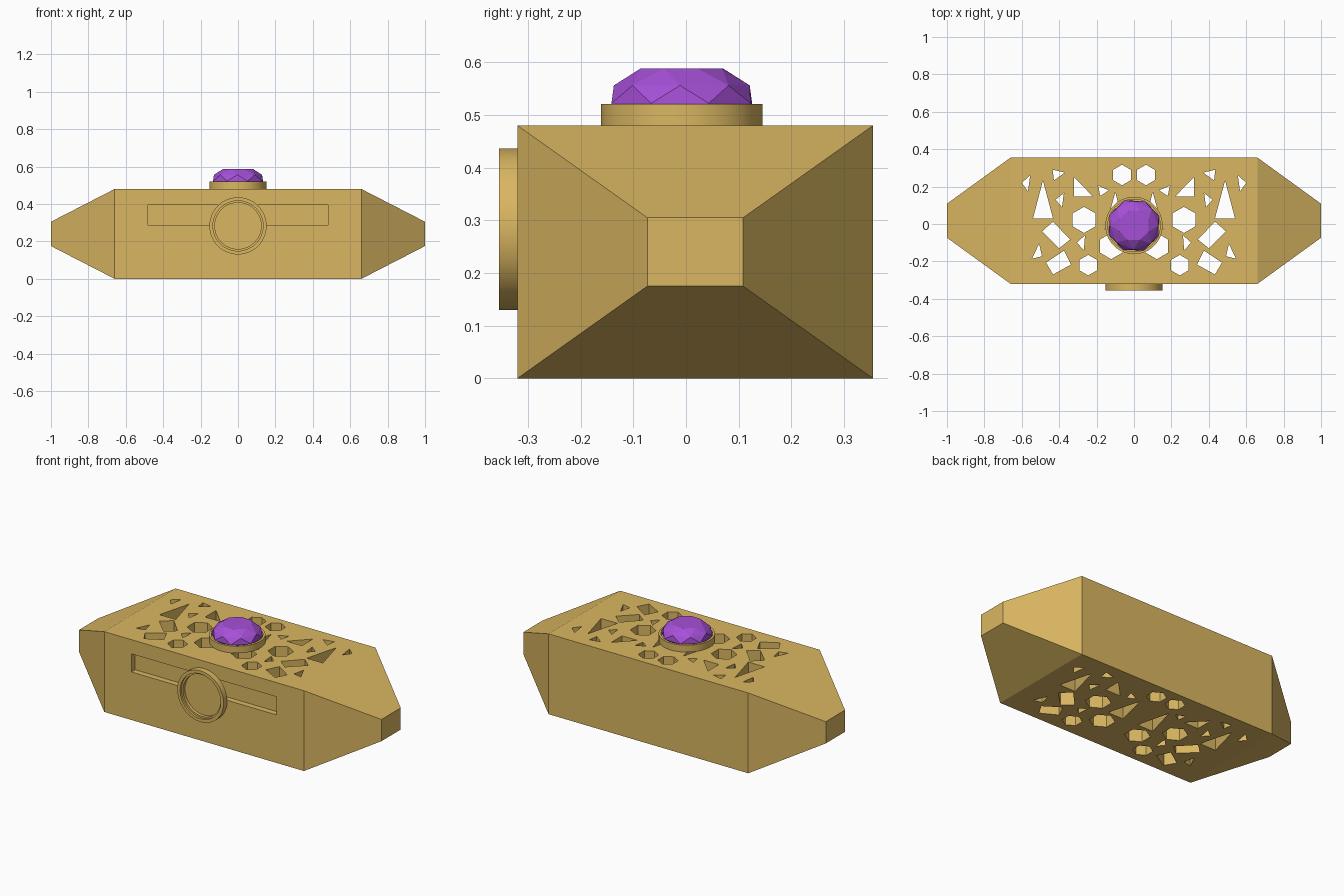
import bpy, bmesh, math
from mathutils import Matrix, Vector

if "Cube" in bpy.data.objects:
    bpy.data.objects.remove(bpy.data.objects["Cube"])


def material(name, rgb):
    m = bpy.data.materials.new(name)
    m.diffuse_color = (*rgb, 1)
    m.use_nodes = True
    m.node_tree.nodes["Principled BSDF"].inputs["Base Color"].default_value = m.diffuse_color
    return m


GOLD = material("old_gold", (0.70, 0.47, 0.12))
PURPLE = material("gem_purple", (0.38, 0.08, 0.68))


def finish(name, bm, mat, smooth=False):
    bmesh.ops.recalc_face_normals(bm, faces=bm.faces[:])
    mesh = bpy.data.meshes.new(name)
    bm.to_mesh(mesh)
    bm.free()
    mesh.materials.append(mat)
    ob = bpy.data.objects.new(name, mesh)
    bpy.context.collection.objects.link(ob)
    if smooth:
        bpy.ops.object.select_all(action='DESELECT')
        ob.select_set(True)
        bpy.context.view_layer.objects.active = ob
        bpy.ops.object.shade_smooth_by_angle(angle=math.radians(30))
    return ob


def loft(bm, rings):
    """Skin a list of equal-length point rings and cap both ends."""
    vs = [[bm.verts.new(p) for p in r] for r in rings]
    n = len(vs[0])
    for a, b in zip(vs, vs[1:]):
        for i in range(n):
            j = (i + 1) % n
            bm.faces.new((a[i], a[j], b[j], b[i]))
    bm.faces.new(vs[0][::-1])
    bm.faces.new(vs[-1])


def circle(r, z, n, phase=0.0):
    return [Vector((r * math.cos(phase + 2 * math.pi * i / n),
                    r * math.sin(phase + 2 * math.pi * i / n), z)) for i in range(n)]


# Body: block with tapered ends
def section(x, hy, hz):
    return [(x, 0.0175 + sy * hy, 0.24 + sz * hz)
            for sy, sz in ((-1, -1), (1, -1), (1, 1), (-1, 1))]


bm = bmesh.new()
loft(bm, [section(-1, 0.091, 0.065), section(-0.66, 0.3375, 0.24),
          section(0.66, 0.3375, 0.24), section(1, 0.091, 0.065)])
body = finish("casket_body", bm, GOLD)

# Cutter: vertical holes (right half, mirrored) and the front slot
hexes = [(0.064, 0.262, 0.055), (0.267, 0.022, 0.07),
         (0.245, -0.22, 0.055), (0.122, -0.118, 0.07)]
holes = [[(x + r * math.sin(k * math.pi / 3), y + r * math.cos(k * math.pi / 3))
          for k in range(6)] for x, y, r in hexes]
holes += [
    [(.487, .232), (.433, .03), (.54, .03)],
    [(.32, .25), (.32, .147), (.22, .147)],
    [(.10, .17), (.05, -.03), (.155, -.03)],
    [(.135, .18), (.192, .205), (.18, .15)],
    [(.37, .275), (.435, .29), (.428, .233)],
    [(.555, .26), (.60, .22), (.567, .175)],
    [(.375, .165), (.42, .13), (.385, .09)],
    [(.305, -.10), (.262, -.06), (.268, -.14)],
    [(.507, -.105), (.545, -.185), (.492, -.173)],
    [(.342, -.083), (.433, .013), (.492, -.04), (.40, -.13)],
    [(.337, -.217), (.374, -.142), (.47, -.206), (.433, -.27)],
]
bm = bmesh.new()
for side in (1, -1):
    for h in holes:
        loft(bm, [[(side * x, y, z) for x, y in h] for z in (-0.1, 0.6)])
loft(bm, [[(x, y, z) for x, z in ((-.48, .287), (.48, .287), (.48, .395), (-.48, .395))]
          for y in (-0.4, -0.285)])
cutter = finish("hole_cutter", bm, GOLD)
cutter.hide_render = True

mod = body.modifiers.new("holes", 'BOOLEAN')
mod.operation = 'DIFFERENCE'
mod.solver = 'EXACT'
mod.object = cutter
bpy.context.view_layer.objects.active = body
bpy.ops.object.modifier_apply(modifier=mod.name)
bpy.data.objects.remove(cutter, do_unlink=True)


# Round mounts: shallow cups with a raised rim
def cup(name, profile, place):
    bm = bmesh.new()
    loft(bm, [circle(r, z, 48) for r, z in profile])
    bm.transform(place)
    finish(name, bm, GOLD, smooth=True)


cup("gem_mount", [(.153, 0), (.153, .041), (.14, .041), (.14, .015)],
    Matrix.Translation((0, -0.008, 0.48)))
cup("front_ring", [(.153, 0), (.153, .035), (.134, .035), (.134, .022), (.124, .022), (.124, .003)],
    Matrix.Translation((0, -0.32, 0.283)) @ Matrix.Rotation(math.pi / 2, 4, 'X'))

# Gem: faceted convex cut stone
bm = bmesh.new()
turn = math.radians(21)
for r, z, a in ((.13, .50, 0), (.143, .522, 0), (.129, .556, math.pi / 8), (.084, .588, 0)):
    for p in circle(r, z, 8, turn + a):
        bm.verts.new(p + Vector((0, -0.008, 0)))
bmesh.ops.convex_hull(bm, input=bm.verts[:])
bmesh.ops.dissolve_limit(bm, angle_limit=0.01, verts=bm.verts[:], edges=bm.edges[:])
finish("gem", bm, PURPLE)
